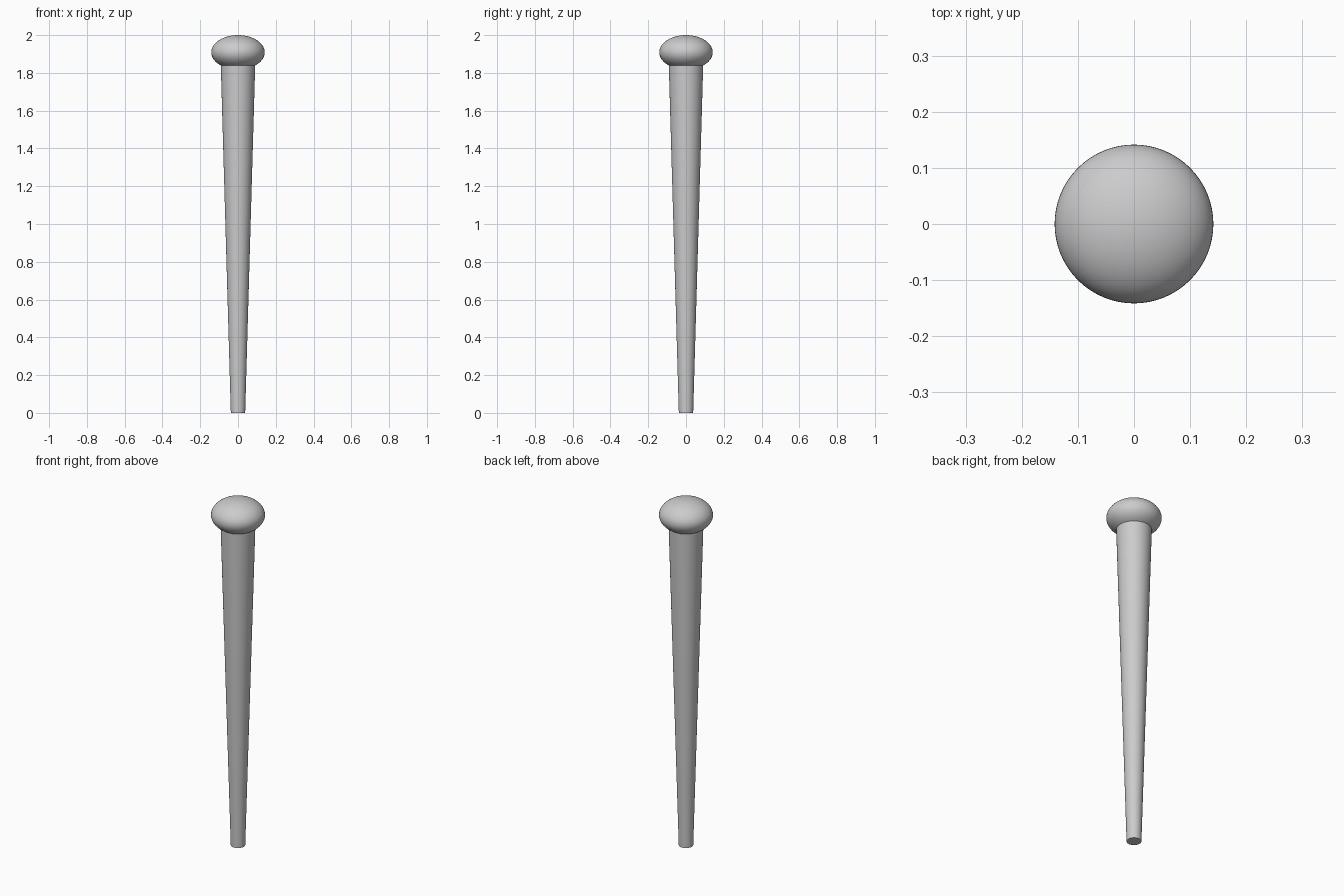
import bpy
from math import radians

if "Cube" in bpy.data.objects:
    bpy.data.objects.remove(bpy.data.objects["Cube"])

SHAFT_TOP = 1.84


def finish(name):
    obj = bpy.context.object
    obj.name = name
    bpy.ops.object.shade_smooth_by_angle(angle=radians(40))
    return obj


# Tapered shaft, narrow at the foot
bpy.ops.mesh.primitive_cone_add(vertices=64, radius1=0.038, radius2=0.091,
                                depth=SHAFT_TOP, location=(0, 0, SHAFT_TOP / 2))
finish("tapered_shaft")

# Flattened round knob on top
bpy.ops.mesh.primitive_uv_sphere_add(segments=64, ring_count=32, radius=1,
                                     location=(0, 0, 1.909))
bpy.context.object.scale = (0.1415, 0.1415, 0.091)
bpy.ops.object.transform_apply(location=False, rotation=False, scale=True)
finish("knob")
